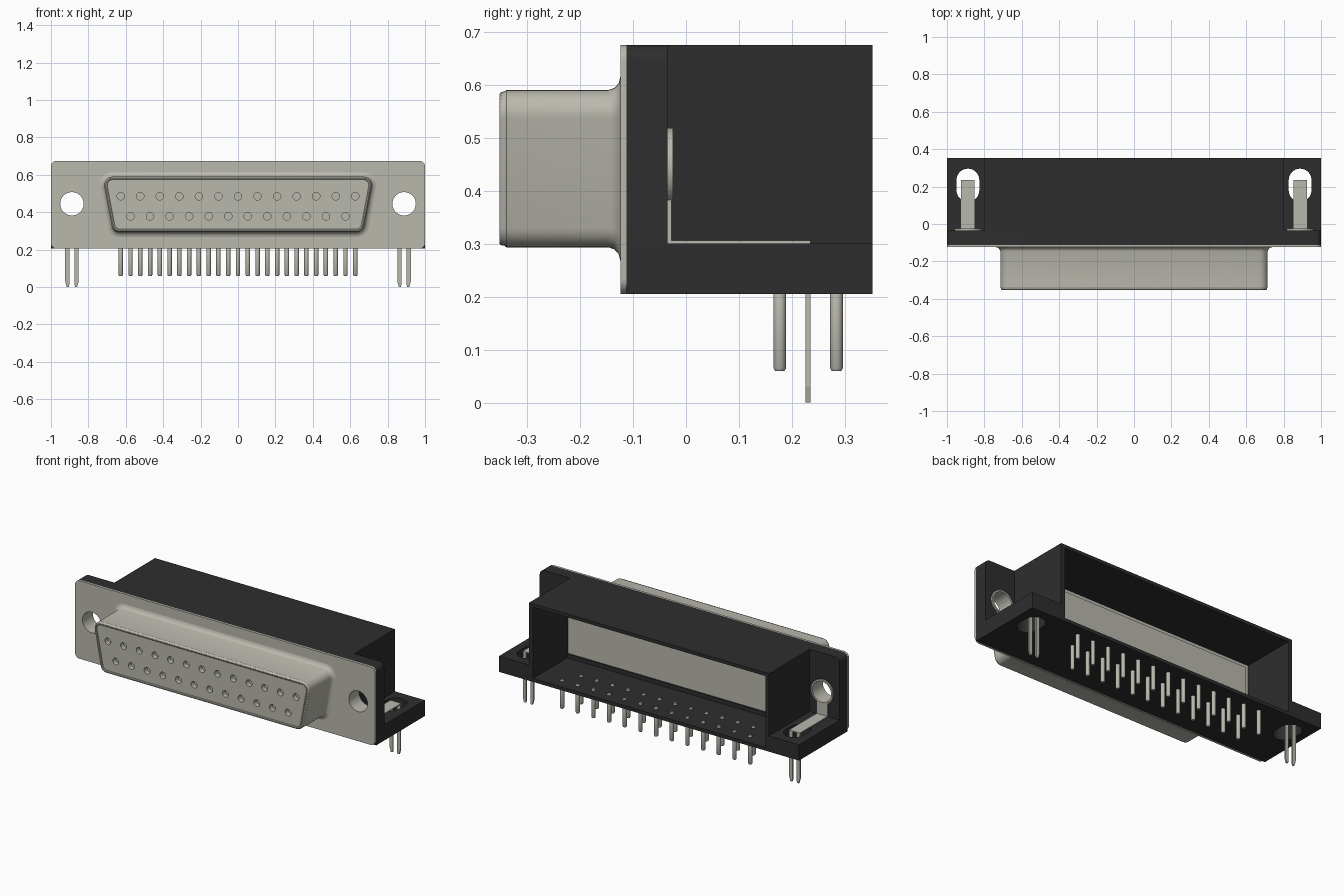
import bpy, bmesh, math
from mathutils import Vector

if "Cube" in bpy.data.objects:
    bpy.data.objects.remove(bpy.data.objects["Cube"], do_unlink=True)


def material(name, rgb):
    m = bpy.data.materials.new(name)
    m.use_nodes = True
    m.diffuse_color = (*rgb, 1)
    m.node_tree.nodes["Principled BSDF"].inputs["Base Color"].default_value = (*rgb, 1)
    return m


METAL = material("warm grey metal", (0.49, 0.48, 0.42))
BLACK = material("black plastic", (0.027, 0.027, 0.027))


def finish(name, bm, mat, smooth=False):
    bmesh.ops.recalc_face_normals(bm, faces=bm.faces)
    me = bpy.data.meshes.new(name)
    bm.to_mesh(me)
    bm.free()
    me.materials.append(mat)
    ob = bpy.data.objects.new(name, me)
    bpy.context.collection.objects.link(ob)
    if smooth:
        bpy.ops.object.select_all(action='DESELECT')
        ob.select_set(True)
        bpy.context.view_layer.objects.active = ob
        bpy.ops.object.shade_smooth_by_angle(angle=math.radians(35))
    return ob


def loft(bm, rings, cap=True, closed=False):
    """Skin a list of equally long point loops."""
    loops = [[bm.verts.new(p) for p in r] for r in rings]
    pairs = list(zip(loops, loops[1:])) + ([(loops[-1], loops[0])] if closed else [])
    for a, b in pairs:
        for i in range(len(a)):
            j = (i + 1) % len(a)
            bm.faces.new((a[i], a[j], b[j], b[i]))
    if cap and not closed:
        bm.faces.new(loops[0])
        bm.faces.new(loops[-1])


def prism_y(bm, pts, y0, y1):
    loft(bm, [[(x, y, z) for x, z in pts] for y in (y0, y1)])


def box(bm, x0, x1, y0, y1, z0, z1):
    prism_y(bm, [(x0, z0), (x1, z0), (x1, z1), (x0, z1)], y0, y1)


def circle(cx, cz, r, n=32):
    return [(cx + r * math.cos(2 * math.pi * i / n),
             cz + r * math.sin(2 * math.pi * i / n)) for i in range(n)]


def arc(cx, cz, r, a0, a1, n=8):
    return [(cx + r * math.cos(math.radians(a0 + (a1 - a0) * i / n)),
             cz + r * math.sin(math.radians(a0 + (a1 - a0) * i / n))) for i in range(n + 1)]


def cut(ob, bm):
    """Subtract a temporary solid from an object."""
    cutter = finish("cutter", bm, ob.data.materials[0])
    cutter.hide_render = True
    mod = ob.modifiers.new("cut", 'BOOLEAN')
    mod.object, mod.operation, mod.solver = cutter, 'DIFFERENCE', 'EXACT'
    dg = bpy.context.evaluated_depsgraph_get()
    dg.update()
    me = bpy.data.meshes.new_from_object(ob.evaluated_get(dg))
    ob.modifiers.clear()
    ob.data = me
    bpy.data.objects.remove(cutter, do_unlink=True)


def screw_holes(r):
    bm = bmesh.new()
    for s in (-1, 1):
        prism_y(bm, circle(s * HX, HZ, r), -0.2, 0.0)
    return bm


HX, HZ = 0.888, 0.445      # screw hole centre
R = 0.03                   # flange corner radius
TOP, BOT, BACK = 0.675, 0.205, 0.352

# Front metal flange
flange_outline = (arc(1 - R, TOP - R, R, 0, 90) + arc(R - 1, TOP - R, R, 90, 180)
                  + arc(R - 1, BOT + R, R, 180, 270) + arc(1 - R, BOT + R, R, 270, 360))
bm = bmesh.new()
prism_y(bm, flange_outline, -0.124, -0.112)
flange = finish("front_flange", bm, METAL, True)
cut(flange, screw_holes(0.0625))

# Black wall behind the flange, rounded at the top only
bm = bmesh.new()
prism_y(bm, arc(1 - R, TOP - R, R, 0, 90) + arc(R - 1, TOP - R, R, 90, 180)
        + [(-1, BOT), (1, BOT)], -0.112, -0.035)
wall = finish("housing_front_wall", bm, BLACK, True)
cut(wall, screw_holes(0.068))


# D-shaped shell: rounded trapezoid sections with varying offset
def d_section(off, y):
    r, t = 0.045 + off, 10.9
    pts = (arc(0.670, 0.545, r, -t, 90) + arc(-0.670, 0.545, r, 90, 180 + t)
           + arc(-0.631, 0.338, r, 180 + t, 270) + arc(0.631, 0.338, r, 270, 360 - t))
    return [(x, y, z) for x, z in pts]


shell_profile = [(0.028, -0.120), (0.025, -0.124), (0.013, -0.127), (0.004, -0.135), (0, -0.146),
                 (0, -0.339), (-0.003, -0.343), (-0.004, -0.349), (-0.007, -0.352),
                 (-0.013, -0.352), (-0.016, -0.349), (-0.016, -0.344)]
bm = bmesh.new()
loft(bm, [d_section(o, y) for o, y in shell_profile])
shell = finish("connector_shell", bm, METAL, True)

# Contact sockets: 13 above, 12 below
PITCH = 0.1045
contacts = [(PITCH * (i - 6), 0.485) for i in range(13)] + \
           [(PITCH * (i - 5.5), 0.378) for i in range(12)]
bm = bmesh.new()
for x, z in contacts:
    prism_y(bm, circle(x, z, 0.020, 20), -0.37, -0.315)
cut(shell, bm)

# Hood: roof and two side walls, open to the back
W = 0.8
bm = bmesh.new()
box(bm, -W, W, -0.035, BACK, TOP - 0.02, TOP)
finish("housing_roof", bm, BLACK)
bm = bmesh.new()
for s in (-1, 1):
    box(bm, s * W, s * (W - 0.025), -0.035, BACK, BOT, TOP - 0.02)
finish("housing_side_walls", bm, BLACK)

# Floor under the hood
bm = bmesh.new()
box(bm, -W + 0.025, W - 0.025, -0.035, BACK, BOT, 0.225)
finish("housing_floor", bm, BLACK)

# Metal rear plate inside the hood, with a raised panel on a black sill
bm = bmesh.new()
box(bm, -W + 0.025, W - 0.025, 0.0, 0.018, 0.25, TOP - 0.02)
box(bm, -W + 0.045, W - 0.045, 0.018, 0.024, 0.27, TOP - 0.04)
finish("rear_plate", bm, METAL)
bm = bmesh.new()
box(bm, -W + 0.025, W - 0.025, -0.035, 0.026, 0.225, 0.25)
finish("rear_plate_sill", bm, BLACK)

# Mounting ears with slots
for s, side in ((1, "left"), (-1, "right")):
    bm = bmesh.new()
    box(bm, s * W, s * 1.0, -0.035, BACK, BOT, 0.30)
    ear = finish(side + "_mounting_ear", bm, BLACK)
    slot = arc(s * HX, 0.235, 0.061, 0, 180, 14) + arc(s * HX, 0.18, 0.061, 180, 360, 14)
    bm = bmesh.new()
    loft(bm, [[(x, y, z) for x, y in slot] for z in (0.1, 0.4)])
    cut(ear, bm)

    # Threaded sleeve lining the screw hole
    bm = bmesh.new()
    ring = [(0.0625, -0.123), (0.068, -0.123), (0.068, -0.035),
            (0.073, -0.035), (0.073, -0.025), (0.0625, -0.025)]
    loft(bm, [[(x, y, z) for x, z in circle(s * HX, HZ, r)] for r, y in ring], closed=True)
    finish(side + "_screw_sleeve", bm, METAL, True)

    # Bent grounding strip with two pointed board prongs
    bm = bmesh.new()
    box(bm, s * HX - 0.036, s * HX + 0.036, -0.035, -0.027, 0.30, HZ - 0.062)
    box(bm, s * HX - 0.036, s * HX + 0.036, -0.035, 0.235, 0.30, 0.306)
    for k in (-1, 1):
        a, b = s * HX + k * 0.036, s * HX + k * 0.014
        prism_y(bm, [(a, 0.303), (a, 0.03), (a - k * 0.008, 0.0),
                     (b + k * 0.003, 0.0), (b, 0.012), (b, 0.303)], 0.226, 0.235)
    finish(side + "_board_clip", bm, METAL)

# Solder pins in two staggered rows
bm = bmesh.new()
for i in range(25):
    x, y = PITCH / 2 * (i - 12), (0.284 if i % 2 == 0 else 0.177)
    loft(bm, [[(px, py, z) for px, py in circle(x, y, r, 12)]
              for r, z in ((0.009, 0.06), (0.012, 0.065), (0.012, 0.228), (0.009, 0.233))])
finish("solder_pins", bm, METAL, True)
